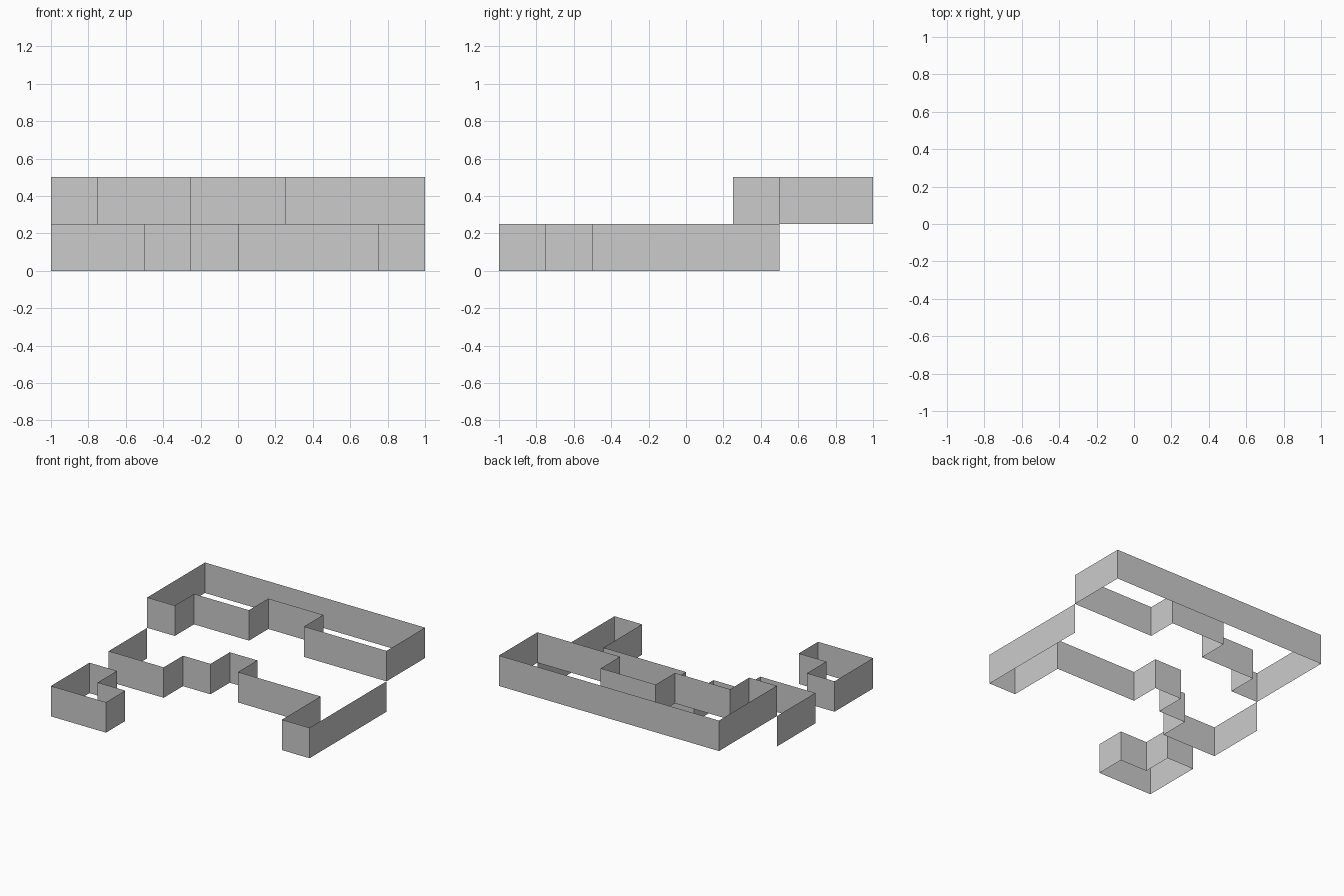
import bpy
import bmesh

if "Cube" in bpy.data.objects:
    bpy.data.objects.remove(bpy.data.objects["Cube"])

STEP = 0.25  # plan grid size, also the height of one terrace


def wall_band(name, plan, level, closed):
    """Thin upright band following a plan path given in grid steps."""
    bm = bmesh.new()
    z0, z1 = level * STEP, (level + 1) * STEP
    low = [bm.verts.new((x * STEP, y * STEP, z0)) for x, y in plan]
    top = [bm.verts.new((x * STEP, y * STEP, z1)) for x, y in plan]
    n = len(plan)
    for i in range(n if closed else n - 1):
        j = (i + 1) % n
        bm.faces.new((low[i], low[j], top[j], top[i]))
    mesh = bpy.data.meshes.new(name)
    bm.to_mesh(mesh)
    bm.free()
    obj = bpy.data.objects.new(name, mesh)
    bpy.context.collection.objects.link(obj)
    return obj


# Upper terrace: closed loop along the back (anticlockwise, faces outward)
wall_band("upper_cliff", [(-4, 4), (-4, 1), (-3, 1), (-3, 2), (-1, 2), (-1, 3),
                          (1, 3), (1, 2), (4, 2), (4, 4)], 1, True)

# Lower terrace: open stepped band, ends meet the upper terrace corners
wall_band("lower_cliff", [(-4, 1), (-4, -1), (-2, -1), (-2, 0), (-1, 0), (-1, 1),
                          (0, 1), (0, 0), (3, 0), (3, -2), (4, -2), (4, 2)], 0, False)

# Separate L-shaped block outline in the front left corner
wall_band("corner_cliff", [(-4, -2), (-4, -4), (-2, -4), (-2, -3),
                           (-3, -3), (-3, -2)], 0, True)
